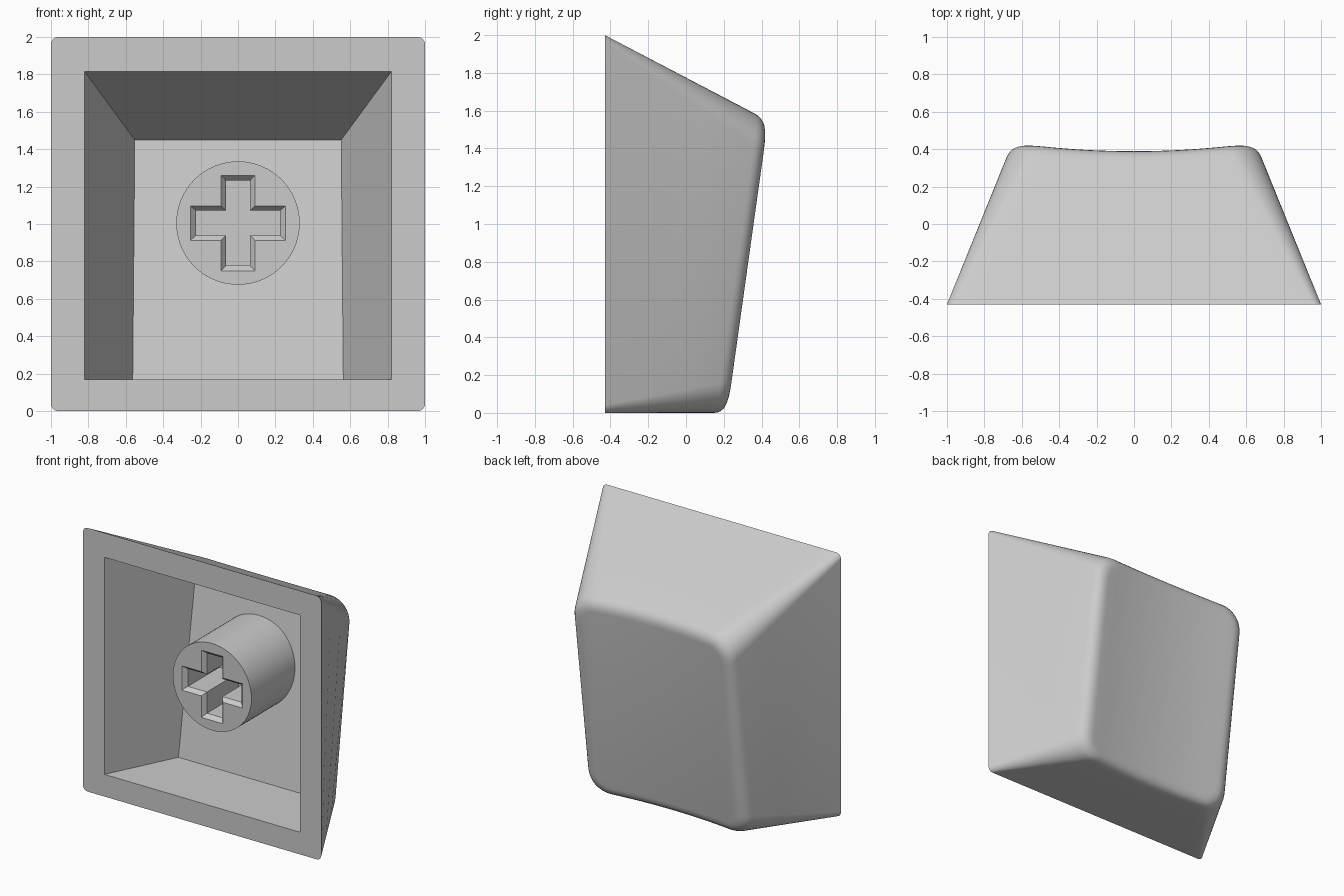
import bpy, bmesh, math
from mathutils import Vector

if "Cube" in bpy.data.objects:
    bpy.data.objects.remove(bpy.data.objects["Cube"], do_unlink=True)

FRONT = -0.43          # plane of the open rim
CAP_TOP = 1.545        # height of the pressing face
FILLET = 0.075

grey = bpy.data.materials.new("plain grey")
grey.use_nodes = True
grey.diffuse_color = (0.6, 0.6, 0.6, 1)
grey.node_tree.nodes["Principled BSDF"].inputs["Base Color"].default_value = (0.6, 0.6, 0.6, 1)


def finish(bm, name, angle):
    bmesh.ops.recalc_face_normals(bm, faces=bm.faces)
    mesh = bpy.data.meshes.new(name)
    bm.to_mesh(mesh)
    bm.free()
    mesh.materials.append(grey)
    obj = bpy.data.objects.new(name, mesh)
    bpy.context.collection.objects.link(obj)
    bpy.ops.object.select_all(action='DESELECT')
    obj.select_set(True)
    bpy.context.view_layer.objects.active = obj
    bpy.ops.object.shade_smooth_by_angle(angle=math.radians(angle))


def rounded_rect(hx, hz, r, cz, arc=8, flat=16):
    """Outline as (x, z): upper half right to left, then lower half back."""
    corner = [(hx - r + r * math.cos(a), hz - r + r * math.sin(a))
              for a in (math.pi / 2 * i / arc for i in range(arc + 1))]
    w = hx - r
    top = [(w - 2 * w * i / flat, hz) for i in range(1, flat)]
    upper = corner + top + [(-x, z) for x, z in reversed(corner)]
    return [(x, cz + z) for x, z in upper] + [(x, cz - z) for x, z in reversed(upper)]


def add_ring(bm, points):
    return [bm.verts.new(p) for p in points]


def bridge(bm, a, b):
    n = len(a)
    for i in range(n):
        j = (i + 1) % n
        bm.faces.new((a[i], a[j], b[j], b[i]))


def fill_between(bm, *loops):
    """Flat face with a hole between two loops."""
    edges = []
    for loop in loops:
        for a, b in zip(loop, loop[1:] + loop[:1]):
            edges.append(bm.edges.get((a, b)) or bm.edges.new((a, b)))
    bmesh.ops.triangle_fill(bm, edges=edges, use_beauty=True, normal=(0, -1, 0))


def on_cap(x, z):
    """Point on the tilted pressing face, hollowed across its width."""
    dip = 0.042 * max(0, 1 - (x / 0.63) ** 2)
    return Vector((x, 0.224 + 0.14 * z - dip, z + 0.5 * dip * z / CAP_TOP))


# Shell: rim outline lofted to the smaller dished face, with a soft edge
bm = bmesh.new()
half = CAP_TOP / 2
base = [Vector((x, FRONT, z)) for x, z in rounded_rect(1, 1, 0.04, 1)]
edge = [on_cap(x, z) for x, z in rounded_rect(0.657, half, 0.17, half)]
inner = [on_cap(x, z) for x, z in rounded_rect(0.657 - FILLET, half - FILLET, 0.17 - FILLET, half)]
side = [e + (b - e).normalized() * FILLET for b, e in zip(base, edge)]
rings = [add_ring(bm, [b.lerp(s, t) for b, s in zip(base, side)]) for t in (0, 0.35, 0.7)]
for step in range(7):
    t = step / 6
    rings.append(add_ring(bm, [s.lerp(e, t).lerp(e.lerp(i, t), t)
                               for s, e, i in zip(side, edge, inner)]))
for a, b in zip(rings, rings[1:]):
    bridge(bm, a, b)
cap = rings[-1]
n = len(cap)
for i in range(n // 2 - 1):
    bm.faces.new((cap[i], cap[i + 1], cap[n - 2 - i], cap[n - 1 - i]))

# Cavity: tapered pocket with a floor parallel to the pressing face
mouth = add_ring(bm, [(-0.82, FRONT, 0.168), (0.82, FRONT, 0.168),
                      (0.82, FRONT, 1.815), (-0.82, FRONT, 1.815)])
floor = add_ring(bm, [(-0.563, 0.09, 0.168), (0.563, 0.09, 0.168),
                      (0.552, 0.273, 1.45), (-0.552, 0.273, 1.45)])
bridge(bm, mouth, floor)
bm.faces.new(floor)
fill_between(bm, rings[0], mouth)
finish(bm, "keycap_shell", 35)


def cross(arm_x, arm_z, half_x, half_z, y):
    """Plus-shaped outline around the stem axis."""
    quarter = [(arm_x, half_z), (half_x, half_z), (half_x, arm_z)]
    pts = []
    for sx, sz in ((1, 1), (-1, 1), (-1, -1), (1, -1)):
        q = quarter if sx * sz > 0 else quarter[::-1]
        pts += [(sx * x, y, 1.005 + sz * z) for x, z in q]
    return pts


# Stem: round post with a chamfered plus-shaped socket
bm = bmesh.new()
STEM_FRONT = -0.31
circle = [2 * math.pi * i / 64 for i in range(64)]
front, back = [add_ring(bm, [(0.33 * math.cos(a), y, 1.005 + 0.33 * math.sin(a)) for a in circle])
               for y in (STEM_FRONT, 0.25)]
bridge(bm, front, back)
bm.faces.new(back)
lip = add_ring(bm, cross(0.255, 0.255, 0.09, 0.092, STEM_FRONT))
throat = add_ring(bm, cross(0.225, 0.228, 0.065, 0.067, STEM_FRONT + 0.03))
bottom = add_ring(bm, cross(0.225, 0.228, 0.065, 0.067, 0.1))
bridge(bm, lip, throat)
bridge(bm, throat, bottom)
bm.faces.new(bottom)
fill_between(bm, front, lip)
finish(bm, "stem", 30)
